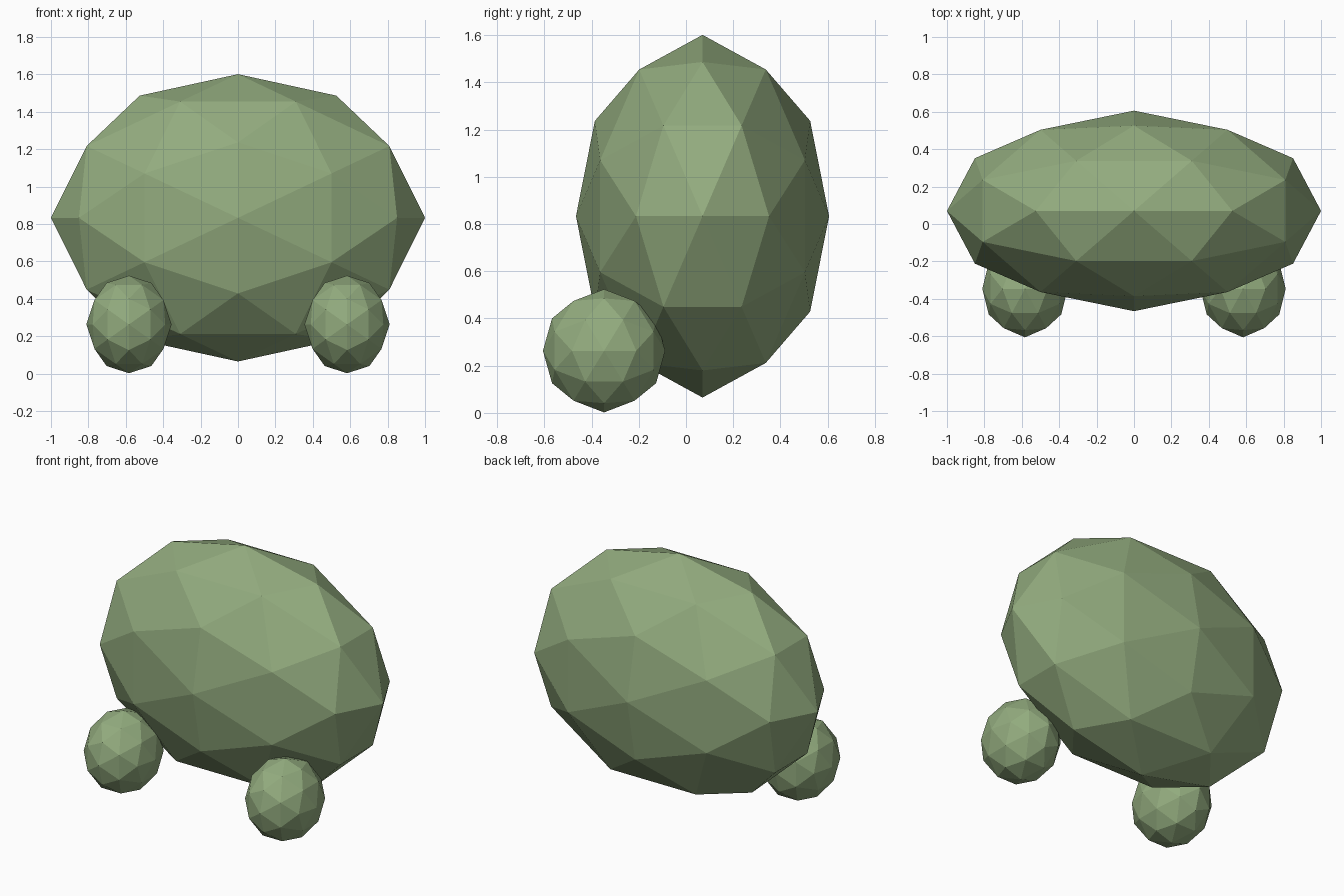
import bpy
import math
from mathutils import Matrix

cube = bpy.data.objects.get("Cube")
if cube:
    bpy.data.objects.remove(cube, do_unlink=True)

# Single flat colour
green = bpy.data.materials.new("sage green")
green.use_nodes = True
colour = (0.29, 0.41, 0.21, 1)
green.diffuse_color = colour
green.node_tree.nodes["Principled BSDF"].inputs["Base Color"].default_value = colour

# Turns the icosphere so an edge, not a corner, crosses each axis
TILT = Matrix.Rotation(-math.atan(2) / 2, 4, "Y")


def faceted_ball(name, centre, radii):
    bpy.ops.mesh.primitive_ico_sphere_add(subdivisions=2, radius=1, location=(0, 0, 0))
    ball = bpy.context.object
    ball.name = name
    ball.data.transform(Matrix.Diagonal((*radii, 1)) @ TILT)
    ball.location = centre
    ball.data.materials.append(green)
    bpy.ops.object.shade_flat()
    return ball


# Body
faceted_ball("body", (0, 0.07, 0.833), (1, 0.536, 0.768))

# Feet
for side, sign in (("left", 1), ("right", -1)):
    faceted_ball(side + "_foot", (sign * 0.583, -0.347, 0.263), (0.228, 0.259, 0.261))
